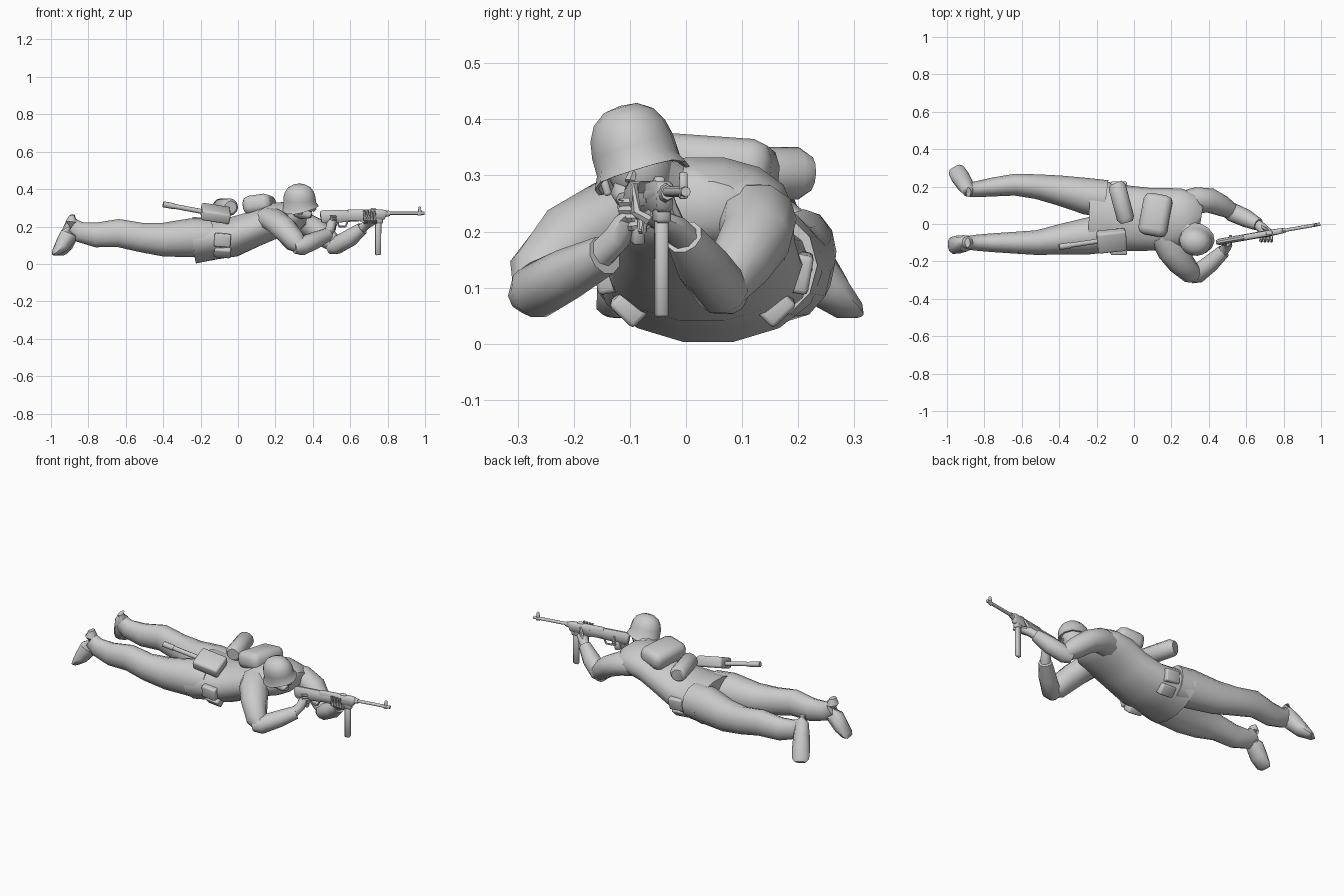
import bpy, bmesh, math
from mathutils import Vector, Matrix, Euler


def finish(name, bm):
    bmesh.ops.recalc_face_normals(bm, faces=bm.faces)
    me = bpy.data.meshes.new(name)
    bm.to_mesh(me)
    bm.free()
    ob = bpy.data.objects.new(name, me)
    bpy.context.collection.objects.link(ob)
    return ob


def loft(name, rings, n=10):
    """Tube through rings of (x, y, z, half width, half height)."""
    bm = bmesh.new()
    pts = [Vector(r[:3]) for r in rings]
    loops = []
    for i, r in enumerate(rings):
        t = (pts[min(i + 1, len(pts) - 1)] - pts[max(i - 1, 0)]).normalized()
        up = Vector((0, 0, 1)) if abs(t.z) < 0.97 else Vector((1, 0, 0))
        side = t.cross(up).normalized()
        up = side.cross(t)
        loops.append([bm.verts.new(pts[i] + side * r[3] * math.cos(k * math.tau / n)
                                   + up * r[4] * math.sin(k * math.tau / n)) for k in range(n)])
    for a, b in zip(loops, loops[1:]):
        for k in range(n):
            bm.faces.new((a[k], a[(k + 1) % n], b[(k + 1) % n], b[k]))
    bm.faces.new(loops[0])
    bm.faces.new(loops[-1])
    return finish(name, bm)


def tube(name, a, b, r, n=8):
    return loft(name, [(*a, r, r), (*b, r, r)], n)


def box(name, loc, size, rot=(0, 0, 0), bevel=0.0):
    bm = bmesh.new()
    bmesh.ops.create_cube(bm, size=1)
    bmesh.ops.scale(bm, vec=size, verts=bm.verts)
    if bevel:
        bmesh.ops.bevel(bm, geom=bm.edges[:], offset=bevel, segments=2, profile=0.5, affect='EDGES')
    m = Matrix.Translation(loc) @ Euler([math.radians(a) for a in rot]).to_matrix().to_4x4()
    bm.transform(m)
    return finish(name, bm)


# Jacket with flared skirt hem
loft("jacket", [(-.232, .04, .127, .203, .127), (-.12, .035, .135, .185, .113),
                (-.03, .03, .143, .175, .108), (.08, .025, .185, .168, .098),
                (.18, .025, .23, .168, .1), (.27, .035, .245, .155, .09),
                (.33, .04, .25, .125, .068), (.36, .035, .25, .07, .04)], 14)

# Legs and boots
leg_rings = [(-.15, .14, .1, .1), (-.25, .14, .098, .104), (-.4, .13, .08, .09),
             (-.52, .142, .066, .078), (-.64, .165, .058, .075), (-.76, .155, .05, .066),
             (-.85, .172, .042, .054), (-.888, .2, .036, .046)]
leg_y = {"right": (-.045, -.065, -.083, -.1, -.1, -.1, -.1, -.1),
         "left": (.135, .148, .18, .2, .21, .197, .185, .182)}
boot_rings = [(.26, .026, .014), (.225, .036, .034), (.16, .044, .05),
              (.1, .049, .04), (.062, .045, .022), (.052, .03, .008)]
boot_xy = {"right": ((-.89, -.1), (-.888, -.1), (-.9, -.103), (-.94, -.11), (-.975, -.115), (-.99, -.117)),
           "left": ((-.885, .17), (-.884, .178), (-.9, .205), (-.928, .25), (-.952, .288), (-.96, .302))}
for s in ("right", "left"):
    loft(s + "_leg", [(x, y, z, a, b) for (x, z, a, b), y in zip(leg_rings, leg_y[s])], 12)
    loft(s + "_boot", [(x, y, z, a, b) for (x, y), (z, a, b) in zip(boot_xy[s], boot_rings)])

# Arms: sleeves and palms
loft("right_upper_arm", [(.16, -.06, .242, .075, .065), (.2, -.135, .23, .08, .062),
                         (.25, -.205, .185, .072, .067), (.305, -.262, .12, .058, .06),
                         (.345, -.275, .085, .038, .036)])
loft("right_forearm", [(.3, -.285, .085, .035, .032), (.335, -.27, .093, .05, .05),
                       (.41, -.21, .125, .047, .046), (.48, -.145, .158, .036, .036)])
loft("right_hand", [(.47, -.155, .155, .028, .026), (.495, -.122, .19, .026, .026),
                    (.5, -.105, .22, .028, .022), (.505, -.1, .255, .022, .014)], 8)
loft("left_upper_arm", [(.26, .1, .23, .075, .065), (.34, .128, .222, .07, .065),
                        (.41, .125, .19, .066, .06), (.475, .095, .14, .056, .057),
                        (.535, .062, .09, .04, .04)])
loft("left_forearm", [(.485, .08, .08, .032, .03), (.52, .065, .095, .05, .047),
                      (.6, .03, .14, .048, .047), (.665, -.003, .19, .034, .034)])
loft("left_hand", [(.65, .005, .18, .027, .027), (.685, -.022, .208, .028, .024),
                   (.71, -.05, .222, .032, .018), (.715, -.07, .228, .026, .012)], 8)
for i in range(4):
    x, z = .68 + i * .018, .21 + i * .014
    loft("left_finger", [(x, -.065, .22, .01, .01), (x, -.09, .235, .01, .01),
                         (x - .005, -.09, .285, .007, .007)], 6)
    loft("right_finger", [(.5, -.115, z, .009, .009), (.522, -.095, z, .009, .009),
                          (.515, -.06, z + .003, .007, .007)], 6)
loft("left_thumb", [(.68, -.01, .21, .011, .011), (.7, -.025, .245, .01, .01),
                    (.715, -.032, .275, .007, .007)], 6)

# Neck, head, face
loft("neck", [(.25, .01, .26, .075, .06), (.3, -.045, .28, .06, .055), (.35, -.085, .31, .05, .05)])
bm = bmesh.new()
bmesh.ops.create_uvsphere(bm, u_segments=12, v_segments=8, radius=1)
bm.transform(Matrix.Translation((.335, -.082, .315)) @ Euler((.3, .15, -.1)).to_matrix().to_4x4()
             @ Matrix.Diagonal((.07, .06, .076, 1)))
finish("head", bm)
loft("jaw", [(.32, -.085, .285, .045, .04), (.365, -.1, .268, .036, .03), (.392, -.105, .258, .02, .014)], 8)
loft("nose", [(.39, -.093, .312, .006, .006), (.412, -.1, .29, .011, .009), (.4, -.1, .28, .01, .005)], 6)
for dy in (-.056, .056):
    box("ear", (.33, -.088 + dy, .3 + dy * .3), (.028, .014, .04), (17, 0, 0), .005)

# Helmet: turned dome with flared rim, deeper at the sides and back
profile = [(.036, .11), (.064, .093), (.08, .068), (.087, .038), (.088, .016), (.101, -.006),
           (.093, -.006), (.076, .02)]
N = 14
bm = bmesh.new()
m = Matrix.Translation((.33, -.084, .315)) @ Euler((.3, .0, -.1)).to_matrix().to_4x4()
top = bm.verts.new(m @ Vector((0, 0, .114)))
prev = None
for r, h in profile:
    ring = []
    for k in range(N):
        c, s = math.cos(k * math.tau / N), math.sin(k * math.tau / N)
        drop = -.022 * min(1, max(0, .7 - c)) if h < .03 else 0
        ring.append(bm.verts.new(m @ Vector((r * c, r * s * .87, h + drop))))
    for k in range(N):
        j = (k + 1) % N
        bm.faces.new((prev[k], prev[j], ring[j], ring[k]) if prev else (top, ring[j], ring[k]))
    prev = ring
finish("helmet", bm)

# Rifle, laid along a line 10 degrees off x; u runs back from the muzzle
ANG = math.radians(10)


def g(u, z, w=0):
    return Vector((.998 + u * math.cos(ANG) - w * math.sin(ANG),
                   u * math.sin(ANG) + w * math.cos(ANG), z))


def gun_plate(name, outline, width):
    bm = bmesh.new()
    a, b = [[bm.verts.new(g(u, z, w)) for u, z in outline] for w in (-width / 2, width / 2)]
    for k in range(len(a)):
        j = (k + 1) % len(a)
        bm.faces.new((a[k], a[j], b[j], b[k]))
    bm.faces.new(a)
    bm.faces.new(b)
    bmesh.ops.bevel(bm, geom=bm.edges[:], offset=width * .2, segments=1, affect='EDGES')
    return finish(name, bm)


def gun_loft(name, stations, n=8):
    return loft(name, [(*g(u, z), a, b) for u, z, a, b in stations], n)


gun_loft("stock", [(-.565, .252, .012, .028), (-.55, .254, .017, .037), (-.45, .256, .017, .035),
                   (-.32, .259, .017, .03)], 10)
gun_plate("receiver", [(-.42, .29), (-.22, .29), (-.2, .28), (-.22, .235), (-.34, .228), (-.42, .23)], .03)
gun_loft("handguard", [(-.34, .263, .018, .027), (-.24, .268, .016, .022), (-.19, .27, .012, .014)])
gun_loft("barrel", [(-.25, .271, .009, .009), (-.002, .271, .009, .009)])
gun_plate("front_sight", [(-.04, .258), (-.018, .258), (-.02, .306), (-.032, .306)], .014)
gun_plate("rear_sight", [(-.3, .285), (-.26, .285), (-.265, .298), (-.29, .298)], .018)
gun_plate("magazine", [(-.268, .25), (-.236, .25), (-.238, .048), (-.268, .046)], .022)
gun_plate("magazine_collar", [(-.276, .26), (-.228, .26), (-.228, .215), (-.276, .215)], .028)
gun_plate("pistol_grip", [(-.51, .24), (-.475, .24), (-.485, .175), (-.515, .18)], .022)
guard = [(-.475, .232), (-.465, .2), (-.43, .2), (-.415, .235)]
for (u0, z0), (u1, z1) in zip(guard, guard[1:]):
    tube("trigger_guard", g(u0, z0), g(u1, z1), .005, 6)

# Pack and bedroll on the back
box("pack", (.115, .048, .315), (.155, .225, .1), (-4, -8, -10), .035)
loft("bedroll", [(-.098, .218, .303, .034, .034), (-.09, .2, .304, .047, .047),
                 (-.045, .03, .304, .047, .047), (-.04, .01, .302, .034, .034)], 12)

# Digging tool on the right hip
box("tool_cover", (-.12, -.09, .27), (.155, .118, .06), (24, 9, 6), .012)
tube("tool_handle", (-.395, -.122, .318), (-.18, -.09, .278), .013)
tube("tool_grip", (-.4, -.123, .319), (-.34, -.114, .308), .016)

# Pouches: pair on each side of the belly
for side in (-1, 1):
    for ang, size in ((4, .07), (40, .06)):
        a = math.radians(ang)
        box("pouch", (-.083, .03 + side * .172 * math.cos(a), .135 - .108 * math.sin(a)),
            (.088, .042, size), (-side * (ang + 6), 5, 0), .008)

# Smooth shading with sharp edges kept
for ob in bpy.context.collection.objects:
    ob.select_set(True)
    bpy.context.view_layer.objects.active = ob
bpy.ops.object.shade_smooth_by_angle(angle=math.radians(50))
